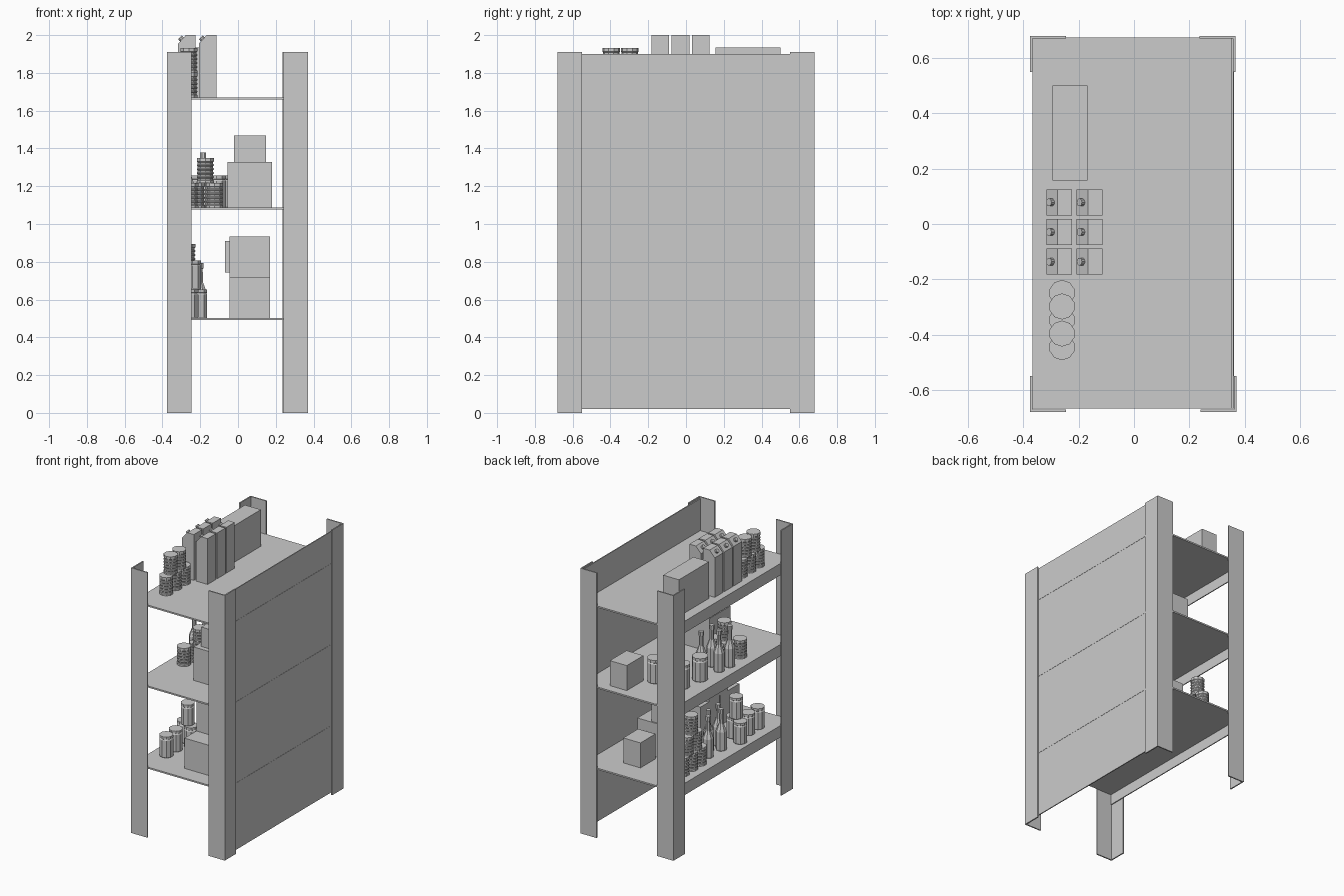
import bpy, bmesh, math
from mathutils import Matrix, Vector

if "Cube" in bpy.data.objects:
    bpy.data.objects.remove(bpy.data.objects["Cube"])


def finish(bm, name):
    bmesh.ops.recalc_face_normals(bm, faces=bm.faces)
    me = bpy.data.meshes.new(name)
    bm.to_mesh(me)
    bm.free()
    ob = bpy.data.objects.new(name, me)
    bpy.context.collection.objects.link(ob)
    return ob


def prism(name, outline, vec):
    """Extrude a closed 3D outline along a vector."""
    bm = bmesh.new()
    f = bm.faces.new([bm.verts.new(p) for p in outline])
    r = bmesh.ops.extrude_face_region(bm, geom=[f])
    bmesh.ops.translate(bm, vec=vec, verts=[v for v in r["geom"] if isinstance(v, bmesh.types.BMVert)])
    return finish(bm, name)


def box(name, x0, x1, y0, y1, z0, z1):
    return prism(name, [(x0, y0, z0), (x1, y0, z0), (x1, y1, z0), (x0, y1, z0)], (0, 0, z1 - z0))


def lathe(name, profile, n, loc):
    """Closed turned solid from (radius, height) pairs."""
    bm = bmesh.new()
    rings = []
    for r, z in profile:
        rings.append([bm.verts.new((loc[0] + r * math.cos(2 * math.pi * (i + .5) / n),
                                    loc[1] + r * math.sin(2 * math.pi * (i + .5) / n),
                                    loc[2] + z)) for i in range(n)])
    for a, b in zip(rings, rings[1:]):
        for i in range(n):
            j = (i + 1) % n
            bm.faces.new((a[i], a[j], b[j], b[i]))
    bm.faces.new(rings[0])
    bm.faces.new(rings[-1])
    return finish(bm, name)


# ribbed tin can, jar and bottle profiles
CAN_H = .131
CAN = [(.047, 0), (.047, .012)]
for k in range(5):
    z = .016 + k * .021
    CAN += [(.043, z), (.043, z + .008), (.047, z + .012), (.047, z + .017)]
CAN += [(.047, CAN_H)]
JAR = [(.044, 0), (.047, .006), (.047, .125), (.043, .132), (.047, .135), (.047, .152)]
BIG_JAR = [(r * 1.14, z * 1.12) for r, z in JAR]
BOTTLE = [(.035, 0), (.037, .01), (.037, .135), (.016, .19), (.014, .26), (.018, .262), (.018, .292)]


def can(x, y, z):
    lathe("tin_can", CAN, 10, (x, y, z))


def can_pyramid(x, y, z, rows):
    for lvl, n in enumerate(rows):
        for i in range(n):
            can(x, y + (i - (n - 1) / 2) * .098, z + lvl * CAN_H)


# corner posts: L-shaped angle profile
T, W = .009, .13
for name, x, y, sx, sy in (("front_left_post", -.376, -.68, 1, 1), ("front_right_post", .371, -.68, -1, 1),
                           ("back_left_post", -.376, .68, 1, -1), ("back_right_post", .366, .68, -1, -1)):
    pts = [(0, 0), (W, 0), (W, T), (T, T), (T, W), (0, W)]
    prism(name, [(x + sx * a, y + sy * b, 0) for a, b in pts], (0, 0, 1.91))

# closed side panel
box("side_panel", .353, .36, -.667, .674, .02, 1.9)

# shelves with a turned-down lip on the open side
LOW, MID, TOP = .502, 1.087, 1.67
for name, z in (("low_shelf", LOW), ("middle_shelf", MID), ("top_shelf", TOP)):
    prism(name, [(.3615, -.667, z), (-.367, -.667, z), (-.367, -.667, z - .085), (-.36, -.667, z - .085),
                 (-.36, -.667, z - .011), (.3615, -.667, z - .011)], (0, 1.341, 0))

# top shelf: long box, drink cartons, cans
box("long_box", -.294, -.168, .157, .5, TOP, 1.934)
for x in (-.317, -.207):
    for y in (-.183, -.076, .031):
        prism("carton", [(x, y, TOP), (x + .093, y, TOP), (x + .093, y, 2), (x + .041, y, 2),
                         (x, y, 1.955)], (0, .094, 0))
        bm = bmesh.new()
        bmesh.ops.create_cone(bm, cap_ends=True, segments=10, radius1=.014, radius2=.014, depth=.022)
        n = Vector((-.045, 0, .041)).normalized()
        c = Vector((x + .0205, y + .047, 1.9775)) + n * .004
        bm.transform(Matrix.Translation(c) @ n.to_track_quat('Z', 'Y').to_matrix().to_4x4())
        finish(bm, "carton_cap")
can_pyramid(-.26, -.347, TOP, (3, 2))

# middle shelf: boxes, cans, bottles, jars
box("big_box", -.056, .18, -.425, -.19, MID, 1.328)
box("small_box", -.02, .148, -.39, -.22, 1.328, 1.468)
box("back_box", .045, .18, .42, .61, MID, MID + .18)
for x, y in ((-.255, -.25), (-.22, -.158), (-.124, -.19)):
    can(x, y, MID)
can(-.173, -.19, MID + CAN_H)
for x, y in ((-.27, .01), (-.285, -.09), (-.185, .09), (-.185, -.03)):
    lathe("bottle", BOTTLE, 8, (x, y, MID))
for x, y in ((-.215, .35), (-.245, .19), (-.02, .38), (-.115, .27)):
    lathe("big_jar", BIG_JAR, 10, (x, y, MID))

# low shelf: boxes, cans, bottles, jars
box("low_box", -.045, .17, -.545, -.33, LOW, .72)
box("low_box", -.045, .17, -.315, -.1, LOW, .72)
box("stacked_box", -.045, .17, -.41, -.195, .72, .933)
box("rear_box", -.045, .17, .09, .31, LOW, .742)
box("rear_small_box", -.07, .065, .12, .3, .742, .91)
box("back_box", .006, .143, .34, .51, LOW, LOW + .18)
can_pyramid(-.271, .33, LOW, (3, 2, 1))
for x, y in ((-.253, .11), (-.26, -.03), (-.2, .03), (-.2, -.08)):
    lathe("bottle", BOTTLE, 8, (x, y, LOW))
for x, y in ((-.258, -.447), (-.26, -.337), (-.208, -.24), (-.295, -.195)):
    lathe("jar", JAR, 10, (x, y, LOW))
lathe("jar", JAR, 10, (-.24, -.23, LOW + .152))
